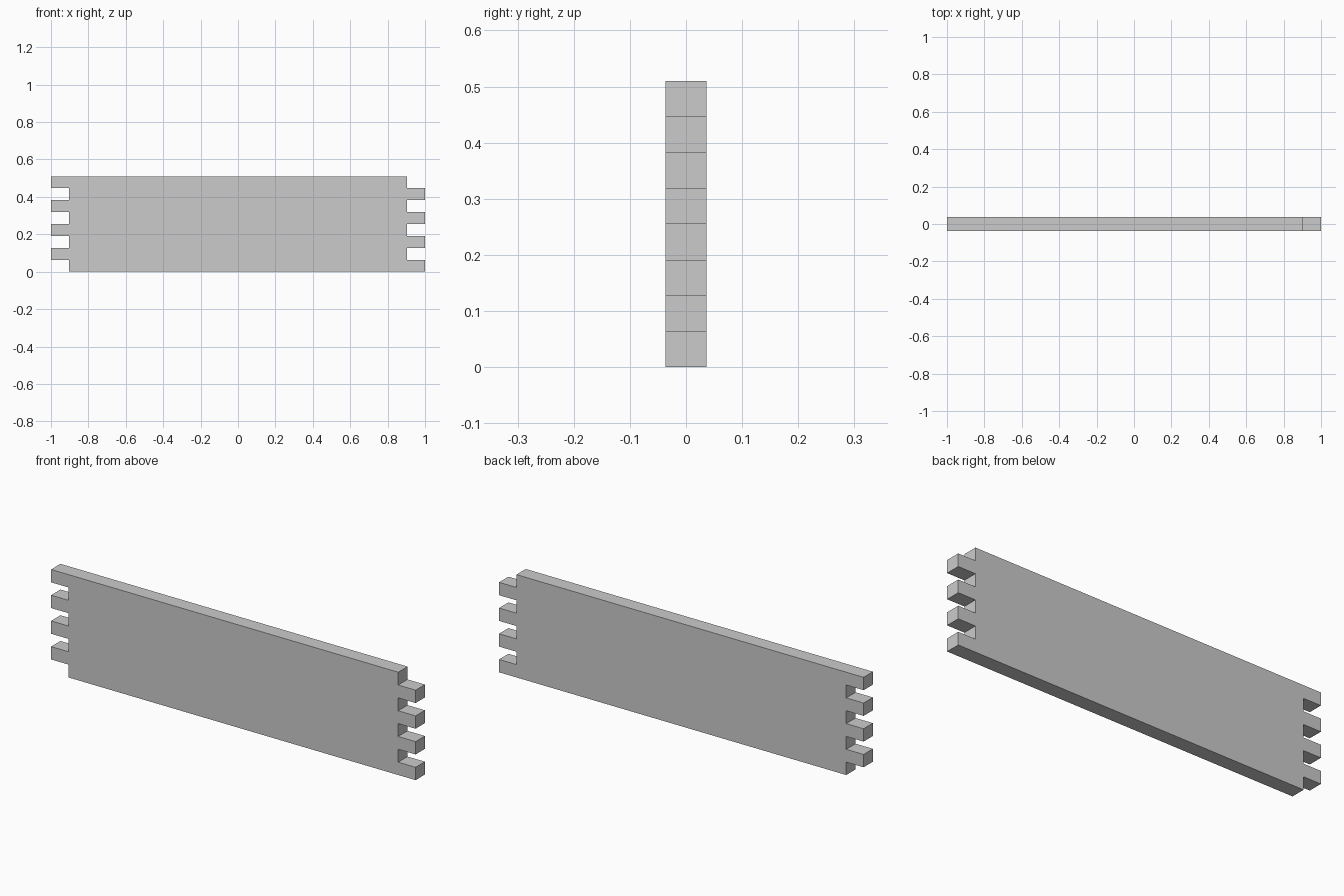
import bpy
import bmesh
from mathutils import Matrix, Vector

if "Cube" in bpy.data.objects:
    bpy.data.objects.remove(bpy.data.objects["Cube"])

COURSES, PER_COURSE = 8, 10
L = 2.0 / (PER_COURSE + 0.5)   # brick length; courses are staggered by half of it
D = 0.073                      # brick depth
H = 0.51 / COURSES             # brick height

# One brick, origin at its lower left end
brick = bpy.data.meshes.new("brick")
bm = bmesh.new()
bmesh.ops.create_cube(bm, size=1.0, matrix=Matrix.Translation((L / 2, 0, H / 2))
                      @ Matrix.Diagonal(Vector((L, D, H, 1))))
bm.to_mesh(brick)
bm.free()

# Courses in running bond: even ones shifted right, odd ones left
for i in range(COURSES):
    course = bpy.data.objects.new(f"brick_course_{i + 1}", brick)
    bpy.context.collection.objects.link(course)
    course.location = (-1 + (L / 2 if i % 2 == 0 else 0), 0, i * H)
    arr = course.modifiers.new("bricks", 'ARRAY')
    arr.count = PER_COURSE
    arr.use_relative_offset = False
    arr.use_constant_offset = True
    arr.constant_offset_displace = (L, 0, 0)
